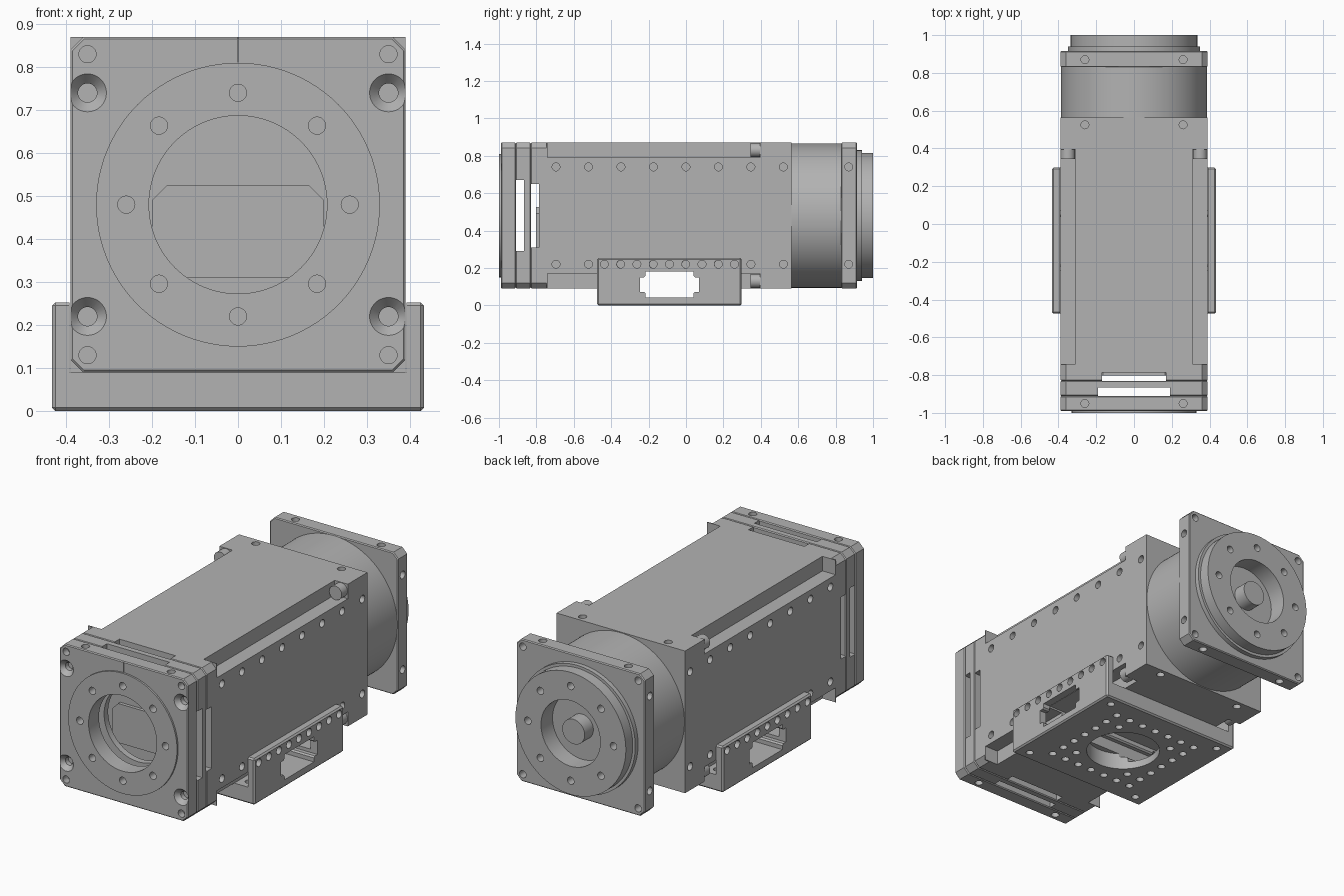
import bpy, bmesh, math
from mathutils import Vector, Matrix

if "Cube" in bpy.data.objects:
    bpy.data.objects.remove(bpy.data.objects["Cube"], do_unlink=True)

grey = bpy.data.materials.new("machined_grey")
grey.use_nodes = True
colour = (0.45, 0.45, 0.45, 1)
grey.diffuse_color = colour
grey.node_tree.nodes["Principled BSDF"].inputs["Base Color"].default_value = colour

AXIS = 0.48      # height of the long axis
HALF = 0.39      # half width of the square section
PITCH = 0.087    # spacing of the mounting holes
parts = []


def add_box(bm, x, y, z):
    """Box from three (low, high) ranges."""
    size = [b - a for a, b in (x, y, z)]
    mid = [(a + b) / 2 for a, b in (x, y, z)]
    bmesh.ops.create_cube(bm, size=1, matrix=Matrix.Translation(mid) @ Matrix.Diagonal((*size, 1)))


def add_rod(bm, start, end, r, r_end=None, sides=20):
    """Cylinder or cone between two points."""
    a, b = Vector(start), Vector(end)
    turn = (b - a).to_track_quat('Z', 'Y').to_matrix().to_4x4()
    bmesh.ops.create_cone(bm, cap_ends=True, segments=sides, radius1=r,
                          radius2=r if r_end is None else r_end, depth=(b - a).length,
                          matrix=Matrix.Translation((a + b) / 2) @ turn)


def finish(bm, name, keep=True):
    mesh = bpy.data.meshes.new(name)
    bm.to_mesh(mesh)
    bm.free()
    ob = bpy.data.objects.new(name, mesh)
    bpy.context.scene.collection.objects.link(ob)
    mesh.materials.append(grey)
    if keep:
        parts.append(ob)
    return ob


def apply_modifiers(ob):
    bpy.context.view_layer.update()
    baked = bpy.data.meshes.new_from_object(ob.evaluated_get(bpy.context.evaluated_depsgraph_get()))
    ob.modifiers.clear()
    ob.data = baked


def cut(bm, *targets):
    """Subtract the shapes in bm from each target."""
    cutter = finish(bm, "cutter", False)
    cutter.hide_render = True
    for ob in targets:
        mod = ob.modifiers.new("cut", 'BOOLEAN')
        mod.operation, mod.solver, mod.object = 'DIFFERENCE', 'EXACT', cutter
        apply_modifiers(ob)
    bpy.data.objects.remove(cutter, do_unlink=True)


def box(name, x, y, z, bevel=0):
    bm = bmesh.new()
    add_box(bm, x, y, z)
    if bevel:
        bmesh.ops.bevel(bm, geom=bm.edges[:], offset=bevel, segments=1, affect='EDGES')
    return finish(bm, name)


def rod(name, y0, y1, r, x=0, z=AXIS, sides=96):
    bm = bmesh.new()
    add_rod(bm, (x, y0, z), (x, y1, z), r, sides=sides)
    return finish(bm, name)


def plate(name, y0, y1):
    """Square plate with cut corners and a fine rim chamfer."""
    bm = bmesh.new()
    add_box(bm, (-HALF, HALF), (y0, y1), (AXIS - HALF, AXIS + HALF))

    def along(e):
        return abs((e.verts[0].co - e.verts[1].co).normalized().y) > 0.9
    bmesh.ops.bevel(bm, geom=[e for e in bm.edges if along(e)], offset=0.03, segments=1, affect='EDGES')
    bmesh.ops.bevel(bm, geom=[e for e in bm.edges if not along(e)], offset=0.005, segments=1, affect='EDGES')
    return finish(bm, name)


def corners(dx, dz):
    return [(sx * dx, AXIS + sz * dz) for sx in (-1, 1) for sz in (-1, 1)]


def ring_holes(bm, y, depth):
    for i in range(8):
        a = i * math.pi / 4
        x, z = 0.26 * math.sin(a), AXIS + 0.26 * math.cos(a)
        add_rod(bm, (x, y - depth, z), (x, y + depth, z), 0.02)


def edge_holes(bm, ys, sides=True, caps=True):
    """Blind holes in the side faces and in the top and bottom faces."""
    for y in ys:
        for sx in (-1, 1):
            for sz in (-1, 1):
                if sides:
                    z = AXIS + sz * 0.26
                    add_rod(bm, (sx * 0.34, y, z), (sx * 0.42, y, z), 0.021)
                if caps:
                    x = sx * 0.26
                    add_rod(bm, (x, y, AXIS + sz * 0.34), (x, y, AXIS + sz * 0.42), 0.021)


# Front plates, raised face and the flange of the body
front_plate = plate("front_plate", -0.99, -0.91)
spacer_plate = plate("spacer_plate", -0.91, -0.83)
body_flange = plate("body_flange", -0.83, -0.74)
front_face = rod("front_face", -1.0, -0.985, 0.33)

# Main body with its four long corner notches
body = box("body", (-HALF, HALF), (-0.745, 0.565), (AXIS - HALF, AXIS + HALF))
bm = bmesh.new()
for x, z in corners(0.36, 0.36):
    add_box(bm, (x - 0.05, x + 0.05), (-0.74, 0.395), (z - 0.05, z + 0.05))
cut(bm, body)
for i, (x, z) in enumerate(corners(0.35, 0.35)):
    rod(f"corner_screw_{i + 1}", 0.345, 0.4, 0.038, x, z, 24)

# Central bore and the crossing slots in the front section
bm = bmesh.new()
add_rod(bm, (0, -1.05, AXIS), (0, -0.785, AXIS), 0.207, sides=96)
cut(bm, front_face, front_plate, spacer_plate, body_flange)
for y0, y1, half, target in ((-0.92, -0.865, 0.19, spacer_plate), (-0.84, -0.785, 0.17, body_flange)):
    bm = bmesh.new()
    add_box(bm, (-0.5, 0.5), (y0, y1), (AXIS - half, AXIS + half))
    cut(bm, target)
    bm = bmesh.new()
    add_box(bm, (-half, half), (y0, y1), (0, 1))
    cut(bm, target)

# Stop block inside the bore, with sloping shoulders
bm = bmesh.new()
add_box(bm, (-0.2, 0.2), (-0.803, -0.78), (0.31, 0.525))
bmesh.ops.bevel(bm, geom=[e for e in bm.edges if all(v.co.z > 0.5 and abs(v.co.x) > 0.1 for v in e.verts)
                          and abs(e.verts[0].co.x - e.verts[1].co.x) < 0.1],
                offset=0.035, segments=1, affect='EDGES')
finish(bm, "stop_block")

# Screw holes, countersinks and the seam of the front
bm = bmesh.new()
ring_holes(bm, -1.0, 0.05)
for x, z in corners(0.35, 0.35):
    add_rod(bm, (x, -1.02, z), (x, -0.95, z), 0.02)
add_box(bm, (-0.001, 0.001), (-1.02, -0.985), (AXIS + 0.332, 0.9))
edge_holes(bm, [-0.95], sides=False)
cut(bm, front_plate, front_face)
for r0, r1, depth in ((0.045, 0.022, -0.965), (0.022, 0.022, -0.94)):
    bm = bmesh.new()
    for x, z in corners(0.35, 0.26):
        add_rod(bm, (x, -0.991, z), (x, depth, z), r0, r1, 32)
    cut(bm, front_plate)

# Body side holes and rear top holes
bm = bmesh.new()
edge_holes(bm, [-0.695 + 0.1737 * i for i in range(8)], caps=False)
edge_holes(bm, [0.525], sides=False)
cut(bm, body)

# Rear drum, rear flange and stepped output face
rod("rear_drum", 0.56, 0.84, 0.386, sides=128)
rear_flange = plate("rear_flange", 0.83, 0.915)
rear_step = rod("rear_step", 0.91, 0.94, 0.35)
rear_face = rod("rear_face", 0.935, 1.0, 0.335)
bm = bmesh.new()
add_rod(bm, (0, 0.9, AXIS), (0, 1.1, AXIS), 0.18, sides=64)
ring_holes(bm, 1.0, 0.05)
cut(bm, rear_flange, rear_step, rear_face)
bm = bmesh.new()
for x, z in corners(0.35, 0.35):
    add_rod(bm, (x, 0.87, z), (x, 0.95, z), 0.02)
cut(bm, rear_flange)
bm = bmesh.new()
edge_holes(bm, [0.87])
cut(bm, rear_flange)
rod("output_shaft", 0.89, 0.975, 0.068, sides=40)

# U-shaped mounting bracket
bracket = box("mounting_bracket", (-0.433, 0.433), (-0.475, 0.298), (0, 0.253), 0.008)
bm = bmesh.new()
add_box(bm, (-0.392, 0.392), (-0.6, 0.4), (0.09, 0.4))
cut(bm, bracket)

# Rounded side window running through bracket and body
bm = bmesh.new()
add_box(bm, (-0.5, 0.5), (-0.247, 0.07), (0.042, 0.18))
bmesh.ops.bevel(bm, geom=[e for e in bm.edges if abs(e.verts[0].co.x - e.verts[1].co.x) > 0.5],
                offset=0.03, segments=5, affect='EDGES')
cut(bm, bracket, body)

# Bracket wall holes and the base hole pattern around a large opening
mid_y = -0.0885
bm = bmesh.new()
for i in range(-4, 5):
    for sx in (-1, 1):
        add_rod(bm, (sx * 0.38, mid_y + i * PITCH, 0.22), (sx * 0.46, mid_y + i * PITCH, 0.22), 0.021)
add_rod(bm, (0, mid_y, -0.1), (0, mid_y, 0.1), 0.19, sides=64)
for i in range(-3, 4):
    for j in range(-3, 4):
        if max(abs(i), abs(j)) == 3 or abs(i) == abs(j) == 2:
            add_rod(bm, (i * PITCH, mid_y + j * PITCH, -0.1), (i * PITCH, mid_y + j * PITCH, 0.03), 0.02)
for sx in (-1, 1):
    for sy in (-1, 1):
        add_rod(bm, (sx * 0.36, mid_y + sy * 0.33, -0.1), (sx * 0.36, mid_y + sy * 0.33, 0.2), 0.02)
cut(bm, bracket)

# Smooth the round surfaces, keep machined edges sharp
bpy.ops.object.select_all(action='DESELECT')
for ob in parts:
    ob.select_set(True)
bpy.context.view_layer.objects.active = body
bpy.ops.object.shade_smooth_by_angle(angle=math.radians(25))
